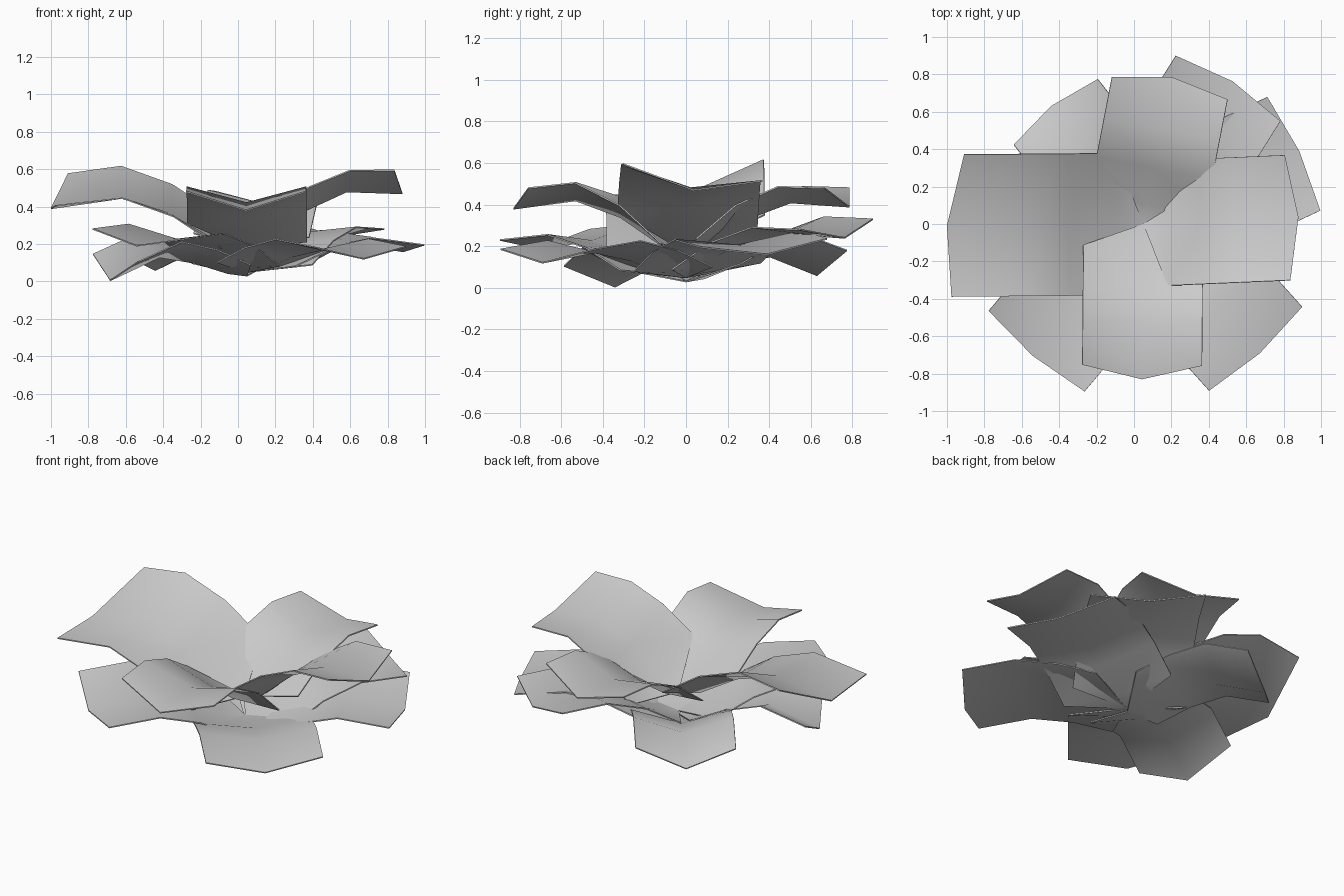
import bpy, bmesh, math
from mathutils import Vector

if "Cube" in bpy.data.objects:
    bpy.data.objects.remove(bpy.data.objects["Cube"])

CENTRE = Vector((0.05, 0.0))
STATIONS = (0.14, 0.38, 0.64, 1.0)     # rows along the midrib


def leaf(name, angle, length, half_w, z_base, z_mid, z_tip, lift, roll,
         edge_end=0.96, skew=0.0, cup=0.55, twist=0.0):
    """Folded leaf: pointed base, wide blade, V section; roll raises its left edge."""
    a = math.radians(angle)
    out = Vector((math.cos(a), math.sin(a)))
    side = Vector((-out.y, out.x))
    rise = z_mid - z_base
    mids = (z_base + 0.13 * rise, z_base + 0.68 * rise, z_mid, z_tip)
    lifts = (cup * lift, 0.75 * lift, 0.85 * lift, lift)
    rolls = (roll - twist, roll - 0.4 * twist, roll, roll)
    bm = bmesh.new()

    def vert(l, s, z):
        p = CENTRE + out * (l * length) + side * (s * half_w)
        return bm.verts.new((p.x, p.y, z))

    base = vert(0, 0, z_base)
    rows = []
    for lm, z, up, ro in zip(STATIONS, mids, lifts, rolls):
        le, sk = (edge_end, skew) if lm == 1.0 else (lm, 0.0)
        rows.append((vert(le - sk, -1, z + up - ro), vert(lm, 0, z),
                     vert(le + sk, 1, z + up + ro)))
    bm.faces.new((base, rows[0][0], rows[0][1]))
    bm.faces.new((base, rows[0][1], rows[0][2]))
    for r, q in zip(rows, rows[1:]):
        for i in (0, 1):
            bm.faces.new((r[i], q[i], q[i + 1], r[i + 1]))
    me = bpy.data.meshes.new(name)
    bm.to_mesh(me)
    bm.free()
    ob = bpy.data.objects.new(name, me)
    bpy.context.collection.objects.link(ob)
    bpy.ops.object.select_all(action='DESELECT')
    ob.select_set(True)
    bpy.context.view_layer.objects.active = ob
    # Thin sheet, rim kept crisp
    mod = ob.modifiers.new("thickness", 'SOLIDIFY')
    mod.thickness = 0.007
    mod.offset = 0
    bpy.ops.object.modifier_apply(modifier=mod.name)
    bpy.ops.object.shade_smooth_by_angle(angle=math.radians(60))


# Upper ring of raised leaves, each tucked under its neighbour on one side
leaf("upper_leaf_left", 180.5, 1.05, 0.38, 0.17, 0.445, 0.39, 0.10, -0.085, 0.945, 0.035, 0.6)
leaf("upper_leaf_front", 269.5, 0.83, 0.32, 0.17, 0.42, 0.38, 0.10, 0.0, 0.91, 0.0, 0.6, 0.05)
leaf("upper_leaf_right", 2.5, 0.83, 0.335, 0.17, 0.48, 0.47, 0.085, -0.04, 0.93, 0.0, 0.8, 0.05)
leaf("upper_leaf_back", 79, 0.80, 0.315, 0.17, 0.41, 0.39, 0.09, 0.0, 0.925, 0.0, 0.5, -0.01)

# Middle ring of flatter leaves
leaf("middle_leaf_front_left", 230, 0.92, 0.335, 0.05, 0.225, 0.19, 0.065, -0.025, 0.965)
leaf("middle_leaf_front_right", 312, 0.93, 0.335, 0.05, 0.17, 0.12, 0.065, 0.0, 0.965)
leaf("middle_leaf_back_right", 58, 0.90, 0.33, 0.05, 0.26, 0.24, 0.065, 0.025, 0.95)
leaf("middle_leaf_right", 25, 0.92, 0.335, 0.05, 0.205, 0.16, 0.055, 0.02, 0.965)

# Lowest drooping leaves
leaf("lower_leaf_back_left", 128, 0.80, 0.285, 0.03, 0.15, 0.06, 0.11, -0.01, 0.95)
leaf("lower_leaf_left", 205, 0.81, 0.285, 0.03, 0.13, 0.005, 0.12, -0.02, 0.96)
